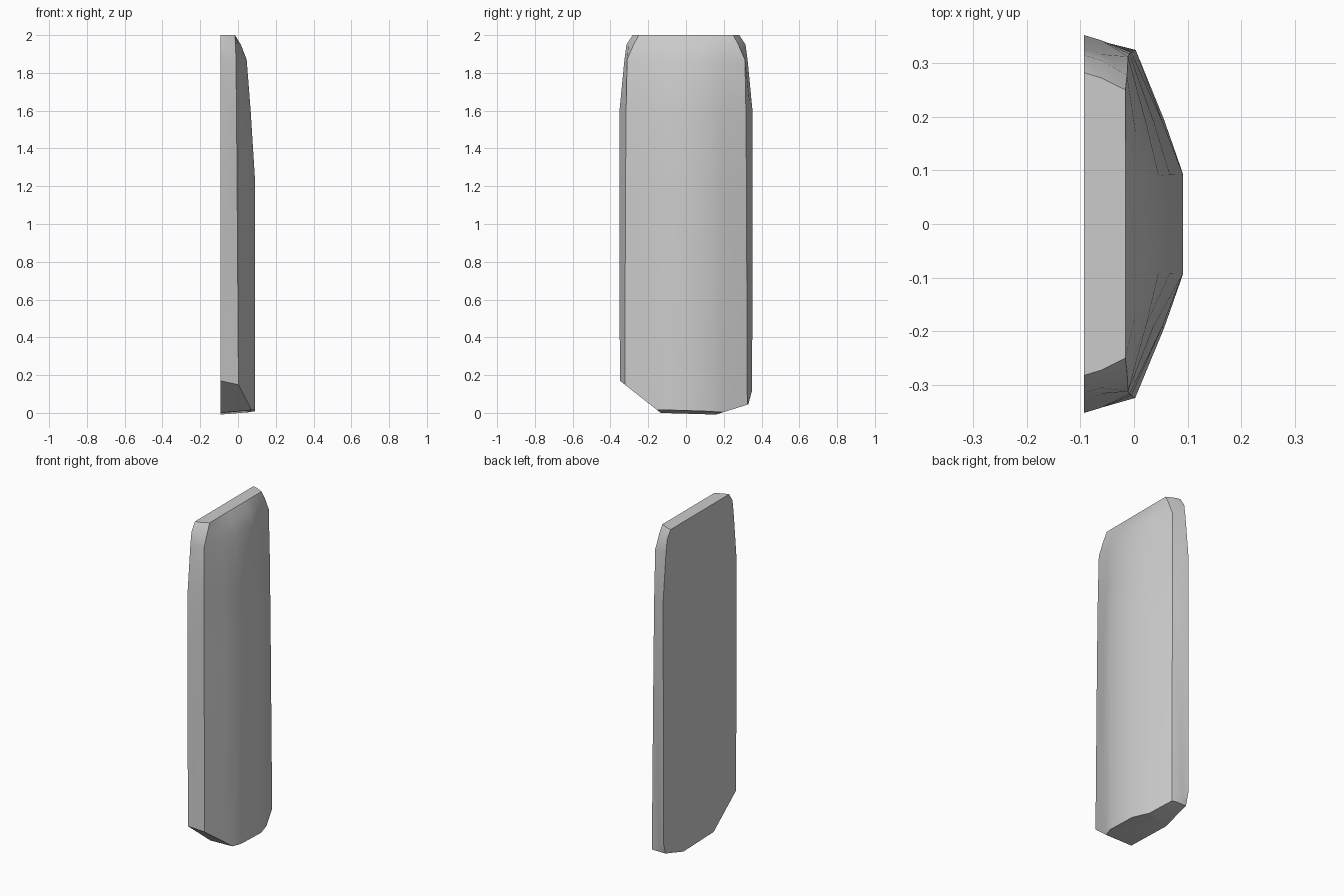
import bpy, bmesh, math
from mathutils import Vector

cube = bpy.data.objects.get("Cube")
if cube:
    bpy.data.objects.remove(cube, do_unlink=True)

# Single plain grey
grey = bpy.data.materials.new("plain grey")
grey.use_nodes = True
grey.diffuse_color = (0.6, 0.6, 0.6, 1)
grey.node_tree.nodes["Principled BSDF"].inputs["Base Color"].default_value = (0.6, 0.6, 0.6, 1)

BACK = -0.093
# Levels: height, half width at back, half width at rim, rim depth, crown depth
LEVELS = [
    (-0.1, 0.350, 0.325, 0.004, 0.091),
    (1.22, 0.352, 0.320, -0.005, 0.091),
    (1.60, 0.352, 0.317, -0.008, 0.067),
    (1.87, 0.326, 0.312, -0.011, 0.046),
    (1.95, 0.315, 0.277, -0.013, 0.015),
    (2.00, 0.282, 0.250, -0.016, -0.016),
]


def section(z, back_y, rim_y, rim_x, crown_x):
    """Half section from back corner to crown, mirrored across y."""
    shoulder_x = rim_x + 0.6 * (crown_x - rim_x)
    half = [(BACK, back_y), (-0.06, back_y - 0.01), (rim_x, rim_y),
            (shoulder_x, rim_y * 0.6), (crown_x, rim_y * 0.29)]
    mirrored = [(x, -y) for x, y in reversed(half)]
    return [Vector((x, y, z)) for x, y in half + mirrored]


def trim(bm, point, normal):
    """Slice off everything beyond a plane and cap the cut."""
    geom = bm.verts[:] + bm.edges[:] + bm.faces[:]
    cut = bmesh.ops.bisect_plane(bm, geom=geom, plane_co=point, plane_no=normal,
                                 clear_outer=True)["geom_cut"]
    edges = [e for e in cut if isinstance(e, bmesh.types.BMEdge)]
    bmesh.ops.contextual_create(bm, geom=edges)


# Slab body: flat back, bevelled sides and crowned face, lofted upwards
bm = bmesh.new()
rings = [[bm.verts.new(p) for p in section(*level)] for level in LEVELS]
for low, high in zip(rings, rings[1:]):
    for i in range(len(low)):
        j = (i + 1) % len(low)
        bm.faces.new((low[i], low[j], high[j], high[i]))
bm.faces.new(rings[0])
bm.faces.new(rings[-1])

# Sloping base, large front corner cut and small rear corner cuts
trim(bm, (BACK, -0.14, 0.0), (0.09, -0.03, -1))
trim(bm, (BACK, -0.14, 0.005), (0, -0.165, -0.21))
trim(bm, (0, 0.25, 0.02), (0, 0.025, -0.08))
trim(bm, (0, 0.33, 0.045), (0, 0.055, -0.015))
bmesh.ops.remove_doubles(bm, verts=bm.verts, dist=0.0005)
bmesh.ops.recalc_face_normals(bm, faces=bm.faces)

mesh = bpy.data.meshes.new("slab_body")
bm.to_mesh(mesh)
bm.free()
mesh.materials.append(grey)
slab = bpy.data.objects.new("slab_body", mesh)
bpy.context.collection.objects.link(slab)

bpy.context.view_layer.objects.active = slab
slab.select_set(True)
bpy.ops.object.shade_smooth_by_angle(angle=math.radians(30))
